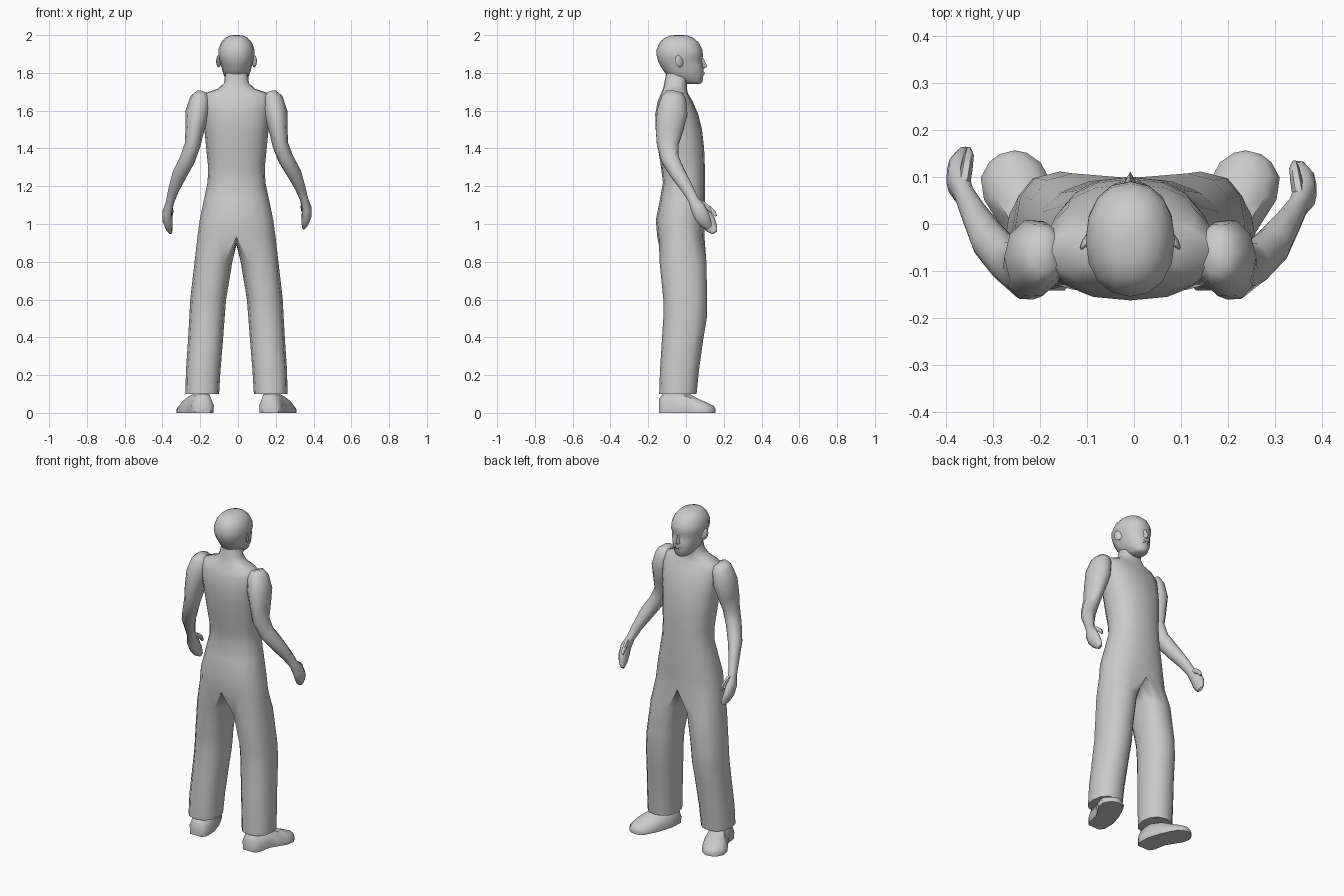
import bpy, bmesh, math
from mathutils import Vector

if "Cube" in bpy.data.objects:
    bpy.data.objects.remove(bpy.data.objects["Cube"])

MID = -0.008  # symmetry plane of the figure

grey = bpy.data.materials.new("plain_grey")
grey.diffuse_color = (0.6, 0.6, 0.6, 1)
grey.use_nodes = True
grey.node_tree.nodes["Principled BSDF"].inputs["Base Color"].default_value = grey.diffuse_color


def finish(name, bm, mirror=False, angle=60):
    bmesh.ops.recalc_face_normals(bm, faces=bm.faces)
    me = bpy.data.meshes.new(name)
    bm.to_mesh(me)
    bm.free()
    me.materials.append(grey)
    ob = bpy.data.objects.new(name, me)
    bpy.context.collection.objects.link(ob)
    if mirror:
        ob.location.x = MID
        m = ob.modifiers.new("mirror", 'MIRROR')
        m.use_clip = True
        m.merge_threshold = 0.001
    bpy.ops.object.select_all(action='DESELECT')
    ob.select_set(True)
    bpy.context.view_layer.objects.active = ob
    bpy.ops.object.shade_smooth_by_angle(angle=math.radians(angle))
    return ob


def bridge(bm, a, b, closed=True):
    n = len(a)
    for i in range(n if closed else n - 1):
        j = (i + 1) % n
        bm.faces.new((a[i], a[j], b[j], b[i]))


def loft(bm, rings):
    vr = [[bm.verts.new(p) for p in r] for r in rings]
    for a, b in zip(vr, vr[1:]):
        bridge(bm, a, b)
    bm.faces.new(vr[0])
    bm.faces.new(vr[-1])


def oval(deg, rx, ry, p):
    c, s = math.cos(math.radians(deg)), math.sin(math.radians(deg))
    if abs(c) < 1e-6:
        c = 0
    return (math.copysign(abs(c) ** p, c) * rx, math.copysign(abs(s) ** p, s) * ry)


def tube(bm, path, n=10):
    """Oval rings (x, y, z, rx, ry) set square to the path."""
    pts = [Vector(p[:3]) for p in path]
    rings = []
    for i, p in enumerate(path):
        t = (pts[min(i + 1, len(pts) - 1)] - pts[max(i - 1, 0)]).normalized()
        u = (Vector((1, 0, 0)) - t * t.x).normalized()
        v = t.cross(u)
        rings.append([pts[i] + u * a + v * b for a, b in
                      (oval(360 * k / n, p[3], p[4], 1) for k in range(n))])
    loft(bm, rings)


# Body: half torso from neck to hips, splitting into a trouser leg, mirrored
TORSO = [  # z, half width, front y, back y
    (1.80, .060, .025, -.105), (1.745, .066, .005, -.115),
    (1.715, .10, .005, -.122), (1.692, .17, .01, -.132),
    (1.65, .185, .035, -.15), (1.58, .178, .065, -.163),
    (1.50, .170, .085, -.160), (1.40, .160, .096, -.148),
    (1.30, .150, .10, -.132), (1.22, .153, .10, -.122),
    (1.13, .172, .10, -.138), (1.02, .195, .10, -.16), (.93, .207, .098, -.152)]
LEG = [  # z, inner x, outer x, front y, back y
    (.80, .022, .222, .108, -.14), (.60, .055, .245, .112, -.12),
    (.50, .063, .250, .110, -.12), (.38, .072, .257, .09, -.128),
    (.22, .085, .268, .068, -.138), (.10, .092, .270, .056, -.142)]
bm = bmesh.new()
prev = None
for z, hw, f, b in TORSO:
    ring = []
    for k in range(9):
        x, y = oval(90 - 22.5 * k, hw, (f - b) / 2, .85)
        ring.append(bm.verts.new((x, y + (f + b) / 2, z)))
    if prev:
        bridge(bm, prev, ring, closed=False)
    prev = ring
prev = prev + [bm.verts.new((0, y, z)) for y, z in ((-.10, .905), (-.02, .89), (.055, .90))]
for z, xi, xo, f, b in LEG:
    ring = []
    for k in range(12):
        x, y = oval(120 - 30 * k, (xo - xi) / 2, (f - b) / 2, .85)
        ring.append(bm.verts.new((x + (xi + xo) / 2, y + (f + b) / 2, z)))
    bridge(bm, prev, ring)
    prev = ring
bm.faces.new(prev)
finish("body_and_trousers", bm, mirror=True)

# Head
HEAD = [  # z, half width, front y, back y
    (1.742, .030, .075, .0), (1.755, .046, .088, -.04), (1.785, .066, .092, -.10),
    (1.815, .076, .094, -.122), (1.845, .084, .090, -.14), (1.868, .090, .083, -.15),
    (1.89, .095, .091, -.155), (1.925, .095, .086, -.155), (1.96, .082, .068, -.14),
    (1.985, .060, .04, -.115), (1.997, .035, .01, -.085), (2.0, .012, -.015, -.055)]
bm = bmesh.new()
rings = []
for z, hw, f, b in HEAD:
    rings.append([(MID + x, y + (f + b) / 2, z) for x, y in
                  (oval(22.5 * k, hw, (f - b) / 2, .92) for k in range(16))])
loft(bm, rings)
finish("head", bm)

# Nose and lips
bm = bmesh.new()
loft(bm, [[(MID + w * s, y, z) for s, y in ((-1, .075), (0, tip), (1, .075))]
          for z, w, tip in ((1.822, .018, .094), (1.832, .020, .112),
                            (1.85, .014, .106), (1.88, .009, .091))])
finish("nose", bm)
bm = bmesh.new()
tube(bm, [(MID - .025, .082, 1.797, .004, .005), (MID - .01, .094, 1.798, .007, .008),
          (MID + .01, .094, 1.798, .007, .008), (MID + .025, .082, 1.797, .004, .005)], 6)
finish("lips", bm)

# Ears
bm = bmesh.new()
bmesh.ops.create_uvsphere(bm, u_segments=8, v_segments=6, radius=1)
for v in bm.verts:
    x, y, z = v.co
    v.co = (.094 + x * .009 - y * .011, -.035 + y * .021 - z * .004, 1.862 + z * .033)
finish("ears", bm, mirror=True)

# Arms with hands; the left forearm reaches a little further forward and down
ARM = [(.172, -.06, 1.697, .030, .045), (.182, -.065, 1.665, .055, .068),
       (.198, -.073, 1.59, .064, .085), (.213, -.088, 1.50, .050, .077),
       (.224, -.097, 1.42, .042, .060), (.253, -.085, 1.345, .042, .050),
       (.296, -.045, 1.27, .040, .043), (.330, .005, 1.19, .028, .034),
       (.350, .038, 1.13, .022, .028), (.364, .063, 1.085, .026, .040),
       (.363, .085, 1.04, .026, .042), (.355, .105, 1.005, .019, .034),
       (.347, .122, .98, .009, .016)]
THUMB = [(.352, .060, 1.12, .014, .018), (.346, .095, 1.105, .013, .015),
         (.342, .120, 1.085, .011, .012), (.342, .130, 1.065, .006, .007)]


def left(path):
    out = []
    for x, y, z, a, b in path:
        s = min(1, max(0, (1.40 - z) / .35))
        out.append((2 * MID - x + .006 * s, y + .03 * s, z - .025 * s, a, b))
    return out


for side, fn in (("right", list), ("left", left)):
    bm = bmesh.new()
    tube(bm, fn(ARM))
    finish(side + "_arm", bm)
    bm = bmesh.new()
    tube(bm, fn(THUMB), 6)
    finish(side + "_thumb", bm)

# Shoes: flat-soled sections from heel to toe, turned outward
SHOE = [  # centre x, y, half width, height
    (.172, -.142, .040, .075), (.172, -.115, .060, .11), (.180, -.04, .066, .115),
    (.205, .02, .068, .10), (.232, .07, .072, .072), (.247, .115, .064, .052),
    (.253, .142, .040, .040), (.255, .153, .016, .026)]
bm = bmesh.new()
loft(bm, [[(cx - MID + w * a, y - a * w * .25 * (y > 0), h * b) for a, b in
           ((-.96, 0), (-1, .35), (-.65, .85), (0, 1), (.65, .85), (1, .35), (.96, 0))]
          for cx, y, w, h in SHOE])
finish("shoes", bm, mirror=True, angle=50)
